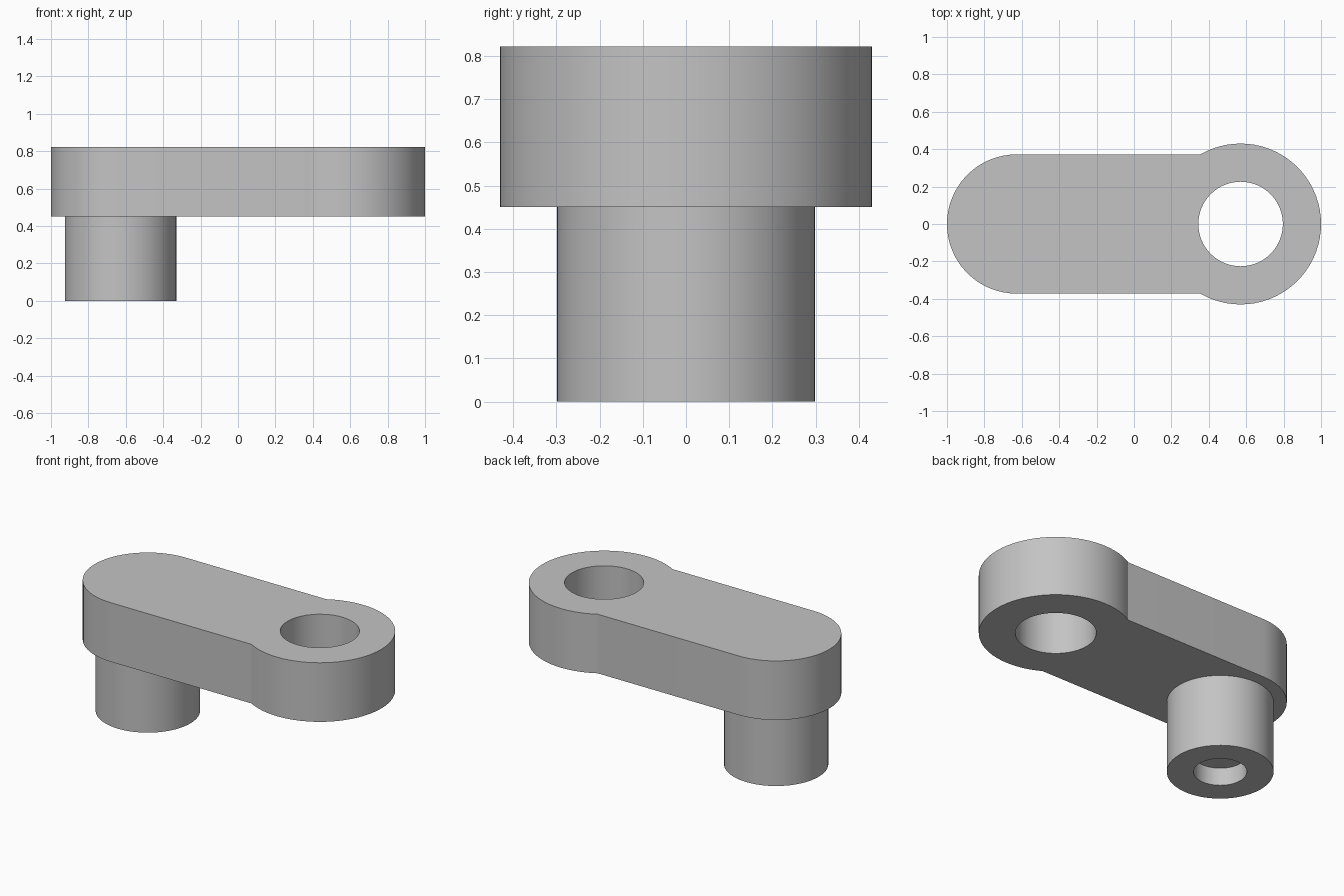
import bpy, bmesh
from math import asin, cos, sin, pi, radians
from mathutils import Vector

cube = bpy.data.objects.get("Cube")
if cube:
    bpy.data.objects.remove(cube, do_unlink=True)

SEGMENTS = 64
PEG_X, BOSS_X = -0.628, 0.57
ARM_R, BOSS_R, HOLE_R = 0.372, 0.43, 0.226
ARM_BOTTOM, ARM_TOP = 0.45, 0.822
PEG_R, SOCKET_R, SOCKET_DEPTH = 0.298, 0.149, 0.11

grey = bpy.data.materials.new("Plain grey")
grey.use_nodes = True
colour = (0.55, 0.55, 0.55, 1)
grey.diffuse_color = colour
grey.node_tree.nodes["Principled BSDF"].inputs["Base Color"].default_value = colour


def arc(x, radius, start, end, steps):
    """Points along an arc about (x, 0), both ends included."""
    angles = [start + (end - start) * i / steps for i in range(steps + 1)]
    return [Vector((x + radius * cos(a), radius * sin(a), ARM_BOTTOM)) for a in angles]


def finish(name, bm):
    bmesh.ops.recalc_face_normals(bm, faces=bm.faces)
    mesh = bpy.data.meshes.new(name)
    bm.to_mesh(mesh)
    bm.free()
    mesh.materials.append(grey)
    obj = bpy.data.objects.new(name, mesh)
    bpy.context.collection.objects.link(obj)
    bpy.ops.object.select_all(action='DESELECT')
    obj.select_set(True)
    bpy.context.view_layer.objects.active = obj
    bpy.ops.object.shade_smooth_by_angle(angle=radians(20))
    return obj


# Arm: rounded bar running into a wider round boss, pierced by the bore
join = pi - asin(ARM_R / BOSS_R)
outline = (arc(BOSS_X, BOSS_R, -join, join, SEGMENTS * 3 // 4)
           + arc(PEG_X, ARM_R, pi / 2, pi * 3 / 2, SEGMENTS // 2))
bore = arc(BOSS_X, HOLE_R, 0, 2 * pi, SEGMENTS)[:-1]
bm = bmesh.new()
edges = []
for loop in (outline, bore):
    verts = [bm.verts.new(p) for p in loop]
    edges += [bm.edges.new((verts[i - 1], verts[i])) for i in range(len(verts))]
bmesh.ops.triangle_fill(bm, edges=edges, use_beauty=True)
raised = bmesh.ops.extrude_face_region(bm, geom=bm.faces[:], use_keep_orig=True)
bmesh.ops.translate(bm, vec=(0, 0, ARM_TOP - ARM_BOTTOM),
                    verts=[g for g in raised["geom"] if isinstance(g, bmesh.types.BMVert)])
finish("crank_arm", bm)

# Peg: turned profile with a shallow blind socket in its lower end
profile = [(0, SOCKET_DEPTH), (SOCKET_R, SOCKET_DEPTH), (SOCKET_R, 0),
           (PEG_R, 0), (PEG_R, ARM_BOTTOM), (0, ARM_BOTTOM)]
bm = bmesh.new()
verts = [bm.verts.new((r, 0, z)) for r, z in profile]
edges = [bm.edges.new(pair) for pair in zip(verts, verts[1:])]
bmesh.ops.spin(bm, geom=verts + edges, cent=(0, 0, 0), axis=(0, 0, 1),
               angle=2 * pi, steps=SEGMENTS, use_merge=True)
bmesh.ops.remove_doubles(bm, verts=bm.verts, dist=0.0001)
# The arm already covers the upper end, so leave that end open
covered = [f for f in bm.faces if f.calc_center_median().z > ARM_BOTTOM - 0.01]
bmesh.ops.recalc_face_normals(bm, faces=bm.faces)
peg = finish("peg", bm) if not covered else None
if peg is None:
    bmesh.ops.delete(bm, geom=covered, context='FACES')
    peg = finish("peg", bm)
peg.location.x = PEG_X
